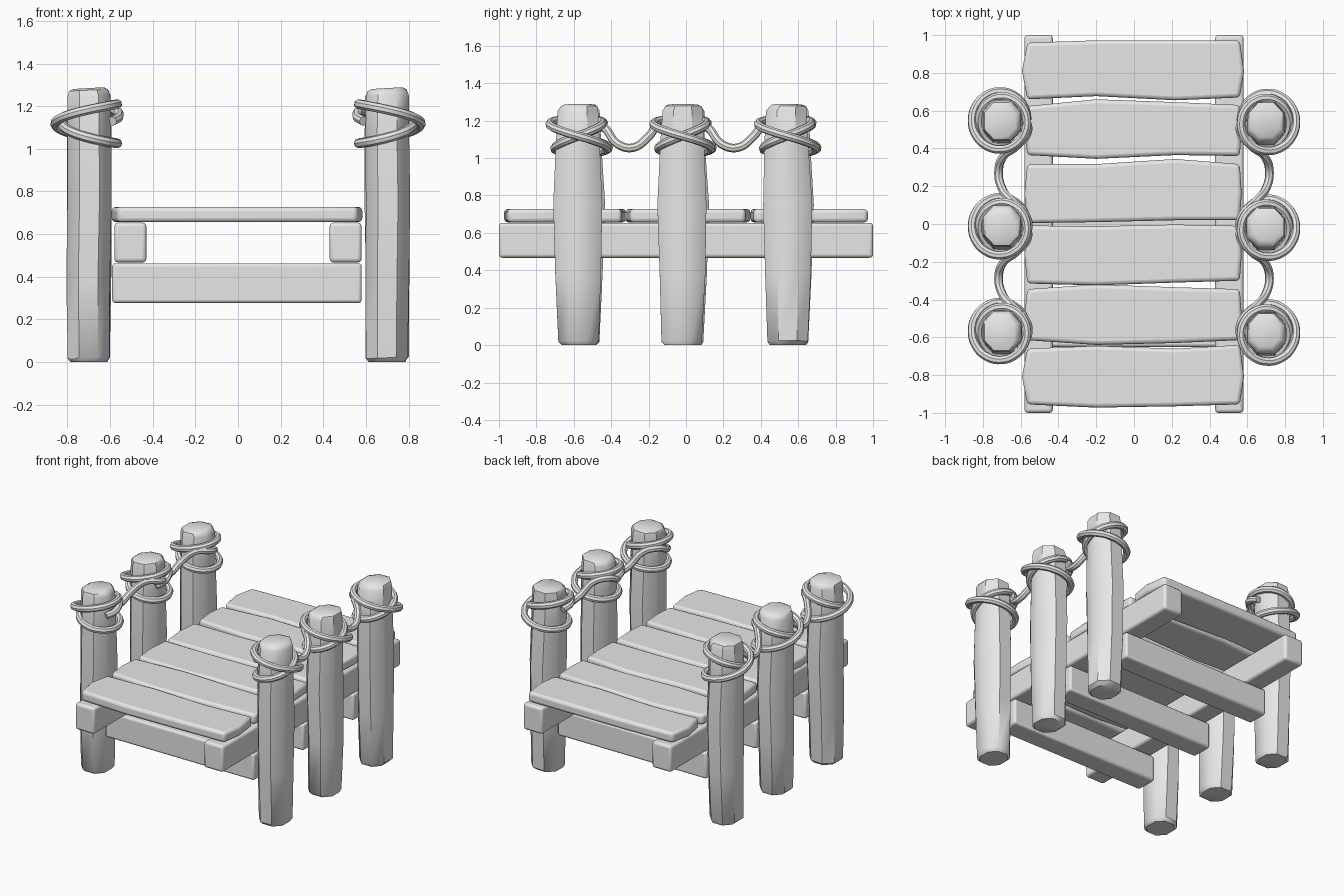
import bpy, bmesh, math, random

if "Cube" in bpy.data.objects:
    bpy.data.objects.remove(bpy.data.objects["Cube"])

random.seed(4)
grey = bpy.data.materials.new("plain grey")
grey.diffuse_color = (0.8, 0.8, 0.8, 1)
grey.use_nodes = True
grey.node_tree.nodes["Principled BSDF"].inputs["Base Color"].default_value = grey.diffuse_color


def stack(name, rings, bevel=0.0):
    """Solid skinned through a list of vertex rings, with optional rounded edges."""
    bm = bmesh.new()
    loops = [[bm.verts.new(p) for p in ring] for ring in rings]
    n = len(loops[0])
    for a, b in zip(loops, loops[1:]):
        for i in range(n):
            j = (i + 1) % n
            bm.faces.new((a[i], a[j], b[j], b[i]))
    bm.faces.new(loops[0][::-1])
    bm.faces.new(loops[-1])
    bmesh.ops.recalc_face_normals(bm, faces=bm.faces)
    me = bpy.data.meshes.new(name)
    bm.to_mesh(me)
    bm.free()
    ob = bpy.data.objects.new(name, me)
    bpy.context.collection.objects.link(ob)
    me.materials.append(grey)
    if bevel:
        mod = ob.modifiers.new("rounded edges", 'BEVEL')
        mod.width, mod.segments = bevel, 3
        mod.limit_method, mod.angle_limit = 'ANGLE', math.radians(35)
    return ob


def box(name, x0, x1, y0, y1, z0, z1, bevel):
    outline = [(x0, y0), (x1, y0), (x1, y1), (x0, y1)]
    return stack(name, [[(x, y, z) for x, y in outline] for z in (z0, z1)], bevel)


def rope(name, points, cyclic=False):
    """Round rope following a smooth path."""
    cu = bpy.data.curves.new(name, 'CURVE')
    cu.dimensions = '3D'
    cu.bevel_depth, cu.bevel_resolution = 0.023, 2
    cu.resolution_u = 5
    cu.use_fill_caps = True
    sp = cu.splines.new('BEZIER')
    sp.bezier_points.add(len(points) - 1)
    for bp, p in zip(sp.bezier_points, points):
        bp.co = p
        bp.handle_left_type = bp.handle_right_type = 'AUTO'
    sp.use_cyclic_u = cyclic
    ob = bpy.data.objects.new(name, cu)
    bpy.context.collection.objects.link(ob)
    cu.materials.append(grey)


# Two long stringers and three cross beams under the deck
POST_Y = (-0.575, -0.02, 0.54)
for side, x0, x1 in (("left", -0.58, -0.43), ("right", 0.43, 0.58)):
    box(side + "_stringer", x0, x1, -1, 1, 0.467, 0.654, 0.018)
for k, y in enumerate(POST_Y):
    box(f"cross_beam_{k + 1}", -0.59, 0.58, y - 0.075, y + 0.075, 0.277, 0.463, 0.015)

# Deck planks: (bottom edge y, top edge y) at x = -0.56, -0.2, 0.22, 0.56
PLANKS = [
    ((-0.955, -0.972, -0.965, -0.955), (-0.66, -0.645, -0.66, -0.64)),
    ((-0.615, -0.64, -0.63, -0.615), (-0.345, -0.32, -0.335, -0.345)),
    ((-0.315, -0.325, -0.31, -0.30), (-0.008, -0.012, -0.003, -0.01)),
    ((0.005, 0.01, 0.02, 0.02), (0.317, 0.317, 0.344, 0.317)),
    ((0.365, 0.345, 0.365, 0.36), (0.624, 0.66, 0.645, 0.63)),
    ((0.66, 0.677, 0.655, 0.67), (0.96, 0.972, 0.972, 0.972)),
]
XS = (-0.565, -0.2, 0.22, 0.56)
for k, (low, high) in enumerate(PLANKS):
    mid = (low[0] + high[0]) / 2
    tip = 0.005 if k in (0, 5) else -0.008
    outline = list(zip(XS, low)) + [(0.578 + tip, mid)]
    outline += list(zip(XS, high))[::-1] + [(-0.588 - tip, mid)]
    stack(f"deck_plank_{k + 1}", [[(x, y, z) for x, y in outline] for z in (0.656, 0.728)], 0.02)

# Posts: hewn octagonal logs, wider in the middle: (z, x half, y half)
LEVELS = [(0.0, 0.083, 0.09), (0.02, 0.098, 0.108), (0.38, 0.102, 0.122), (0.75, 0.104, 0.131),
          (1.08, 0.103, 0.117), (1.25, 0.1, 0.108), (1.275, 0.09, 0.097), (1.285, 0.07, 0.075)]
for s, side in ((-1, "left"), (1, "right")):
    for k, y in enumerate(POST_Y):
        cx, cy = s * 0.7, y + (0.008 if s < 0 else 0)
        rings = []
        for i, (z, hx, hy) in enumerate(LEVELS):
            dx = random.uniform(-0.004, 0.004)
            dy = random.uniform(-0.006, 0.006)
            cut = 0.45
            octagon = [(1, -cut), (1, cut), (cut, 1), (-cut, 1),
                       (-1, cut), (-1, -cut), (-cut, -1), (cut, -1)]
            rings.append([(cx + dx + hx * a, cy + dy + hy * b, z + (0.004 * a if i != 0 else 0))
                          for a, b in octagon])
        stack(f"{side}_post_{k + 1}", rings)

        # Rope lashing: double loop that crosses itself on the outer face
        pts = []
        for i in range(24):
            t = 4 * math.pi * i / 24
            r = 0.136 + 0.018 * math.cos(t / 2)
            pts.append((cx + s * (0.003 + r * math.cos(t)), cy + r * 1.03 * math.sin(t),
                        1.118 - 0.092 * math.sin(t / 2)))
        rope(f"{side}_lashing_{k + 1}", pts, True)

    # Sagging ropes hooked on the inner side of neighbouring posts
    for k in range(2):
        a, b = POST_Y[k + 1], POST_Y[k]
        path = [(0.575, a + 0.02, 1.15), (0.562, a - 0.05, 1.17), (0.62, a - 0.125, 1.18),
                (0.69, a - 0.18, 1.115), (0.717, a - 0.265, 1.055),
                (0.70, b + 0.21, 1.075), (0.645, b + 0.14, 1.16),
                (0.575, b + 0.07, 1.18), (0.56, b, 1.15), (0.59, b - 0.06, 1.13)]
        rope(f"{side}_hand_rope_{k + 1}", [(s * x, y, z) for x, y, z in path])

# Turn ropes into meshes and smooth the rounded edges
bpy.ops.object.select_all(action='DESELECT')
curves = [o for o in bpy.data.objects if o.type == 'CURVE']
for o in curves:
    o.select_set(True)
bpy.context.view_layer.objects.active = curves[0]
bpy.ops.object.convert(target='MESH')
bpy.ops.object.select_all(action='SELECT')
bpy.ops.object.shade_smooth_by_angle(angle=math.radians(40))
